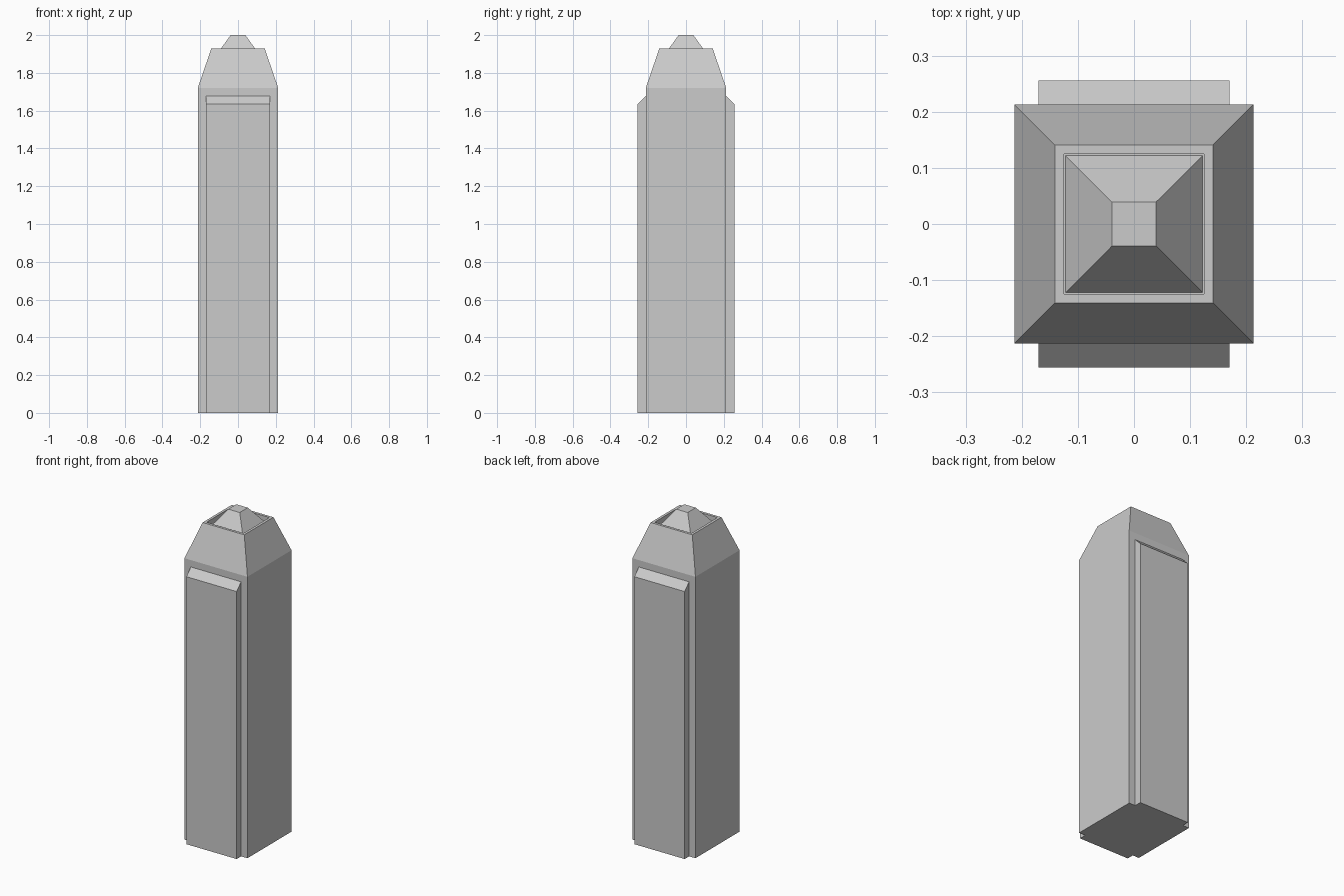
import bpy, bmesh

if "Cube" in bpy.data.objects:
    bpy.data.objects.remove(bpy.data.objects["Cube"])


def finish(bm, name):
    bmesh.ops.recalc_face_normals(bm, faces=bm.faces)
    mesh = bpy.data.meshes.new(name)
    bm.to_mesh(mesh)
    bm.free()
    obj = bpy.data.objects.new(name, mesh)
    bpy.context.collection.objects.link(obj)
    return obj


def square_loft(name, rings):
    """Stack square rings given as (half width, z) and cap both ends."""
    bm = bmesh.new()
    loops = [[bm.verts.new((sx * r, sy * r, z))
              for sx, sy in ((-1, -1), (1, -1), (1, 1), (-1, 1))]
             for r, z in rings]
    for a, b in zip(loops, loops[1:]):
        for i in range(4):
            j = (i + 1) % 4
            bm.faces.new((a[i], a[j], b[j], b[i]))
    bm.faces.new(loops[0])
    bm.faces.new(loops[-1])
    return finish(bm, name)


def extruded_panel(name, profile, half_width):
    """Extrude a (y, z) profile symmetrically along x."""
    bm = bmesh.new()
    face = bm.faces.new([bm.verts.new((-half_width, y, z)) for y, z in profile])
    new = bmesh.ops.extrude_face_region(bm, geom=[face])["geom"]
    bmesh.ops.translate(bm, vec=(2 * half_width, 0, 0),
                        verts=[v for v in new if isinstance(v, bmesh.types.BMVert)])
    return finish(bm, name)


# Tower shaft, tapered crown, recessed roof and the small pyramid rising from it
square_loft("tower", [
    (0.213, 0), (0.213, 1.72),      # shaft
    (0.141, 1.93), (0.125, 1.93),   # crown and rim
    (0.125, 1.885), (0.122, 1.885), # recess
    (0.039, 2.0),                   # roof pyramid
])

# Raised panels with bevelled tops on front and back
for name, s in (("front_panel", -1), ("back_panel", 1)):
    extruded_panel(name, [(s * 0.213, 0), (s * 0.256, 0),
                          (s * 0.256, 1.635), (s * 0.213, 1.678)], 0.17)
